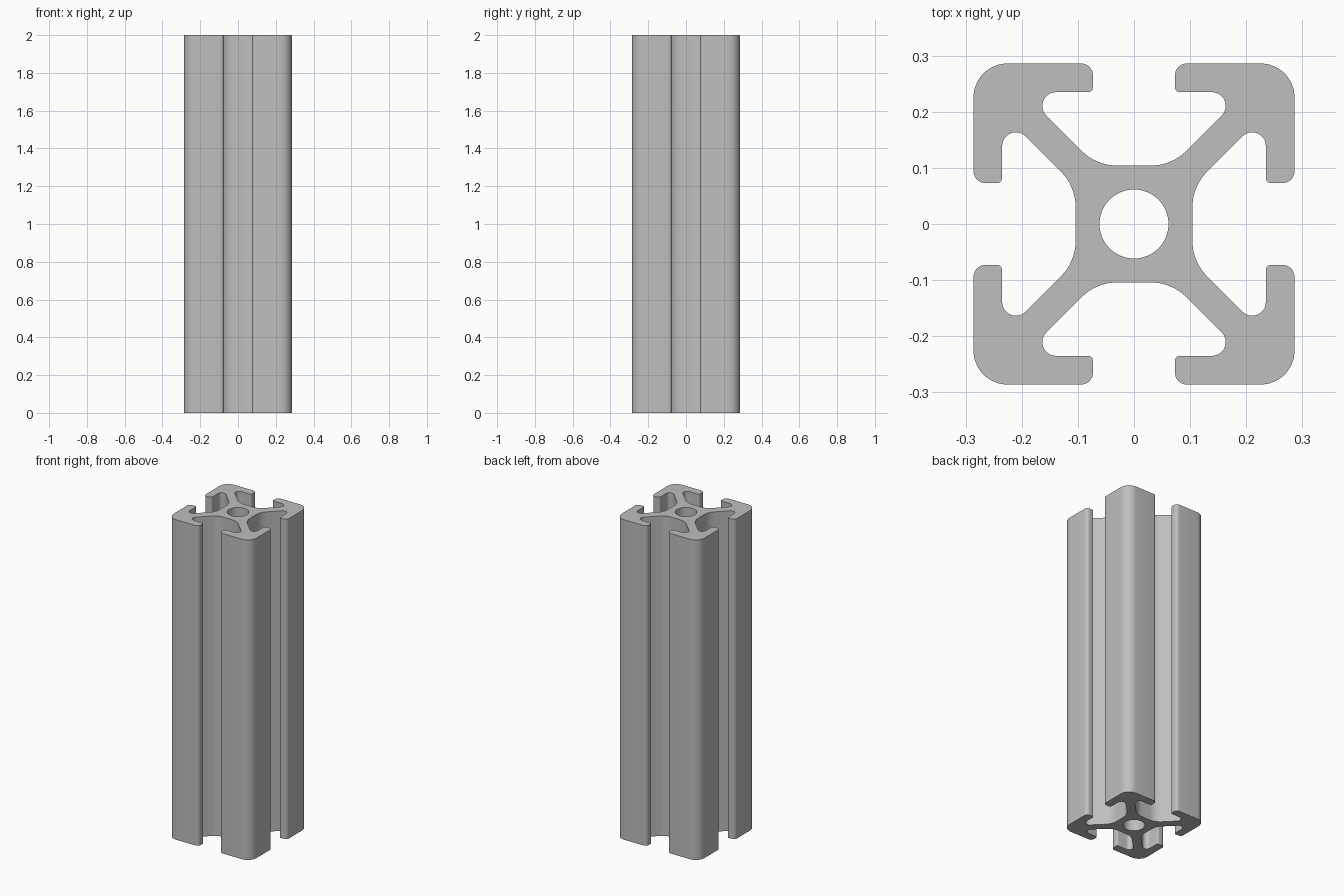
import bpy, bmesh, math
from mathutils import Vector, Matrix

cube = bpy.data.objects.get("Cube")
if cube:
    bpy.data.objects.remove(cube, do_unlink=True)

LENGTH = 2.0
HALF = 0.286          # half width of the bar
CORE = 0.104          # half width of the central core
LIP_IN = 0.235        # inner face of the slot lips
SLOT = 0.073          # half width of the slot opening
WEB = 0.037           # offset of the diagonal web sides
BORE = 0.0615         # centre hole radius


def fillet(prev, corner, nxt, radius, segments):
    """Points of a round replacing one corner of a path."""
    p, c, n = Vector(prev), Vector(corner), Vector(nxt)
    a, b = (p - c).normalized(), (n - c).normalized()
    half = a.angle(b) / 2
    centre = c + (a + b).normalized() * (radius / math.sin(half))
    start = c + a * (radius / math.tan(half)) - centre
    sweep = math.pi - 2 * half
    if a.x * b.y - a.y * b.x > 0:
        sweep = -sweep
    return [centre + Matrix.Rotation(sweep * i / segments, 2) @ start
            for i in range(segments + 1)]


# Corners of half a quadrant: (x, y), fillet radius, segments
half_path = [
    ((CORE, CORE - WEB), 0.09, 8),          # core into diagonal web
    ((LIP_IN, LIP_IN - WEB), 0.0245, 12),   # round end of the slot pocket
    ((LIP_IN, SLOT), 0.009, 6),             # inner lip edge
    ((HALF, SLOT), 0.021, 8),               # outer lip edge
]
mirrored = [((y, x), r, s) for (x, y), r, s in reversed(half_path)]
path = ([((CORE, 0), 0, 0)] + half_path + [((HALF, HALF), 0.06, 12)]
        + mirrored + [((0, CORE), 0, 0)])

quarter = [Vector(path[0][0])]
for before, (corner, radius, segs), after in zip(path, path[1:], path[2:]):
    quarter += fillet(before[0], corner, after[0], radius, segs)
quarter.append(Vector(path[-1][0]))

# Bore arc closes the quarter
ARC = 12
for i in range(ARC + 1):
    t = math.pi / 2 * (1 - i / ARC)
    quarter.append(Vector((BORE * math.cos(t), BORE * math.sin(t))))

# Four rotated quarters make the section, then extrude it upward
bm = bmesh.new()
for k in range(4):
    turn = Matrix.Rotation(k * math.pi / 2, 2)
    bm.faces.new([bm.verts.new((turn @ p).to_3d()) for p in quarter])
bmesh.ops.remove_doubles(bm, verts=bm.verts[:], dist=1e-5)
bottom = bm.faces[:]
result = bmesh.ops.extrude_face_region(bm, geom=bottom, use_keep_orig=True)
top = [g for g in result["geom"] if isinstance(g, bmesh.types.BMVert)]
bmesh.ops.translate(bm, verts=top, vec=(0, 0, LENGTH))
bmesh.ops.recalc_face_normals(bm, faces=bm.faces[:])

mesh = bpy.data.meshes.new("slotted_bar")
bm.to_mesh(mesh)
bm.free()
bar = bpy.data.objects.new("slotted_bar", mesh)
bpy.context.collection.objects.link(bar)

# Plain grey metal
grey = bpy.data.materials.new("aluminium_grey")
grey.use_nodes = True
colour = (0.52, 0.52, 0.52, 1)
grey.diffuse_color = colour
grey.node_tree.nodes["Principled BSDF"].inputs["Base Color"].default_value = colour
mesh.materials.append(grey)

# Smooth rounds, sharp end edges
bpy.ops.object.select_all(action="DESELECT")
bar.select_set(True)
bpy.context.view_layer.objects.active = bar
bpy.ops.object.shade_smooth_by_angle(angle=math.radians(30))
